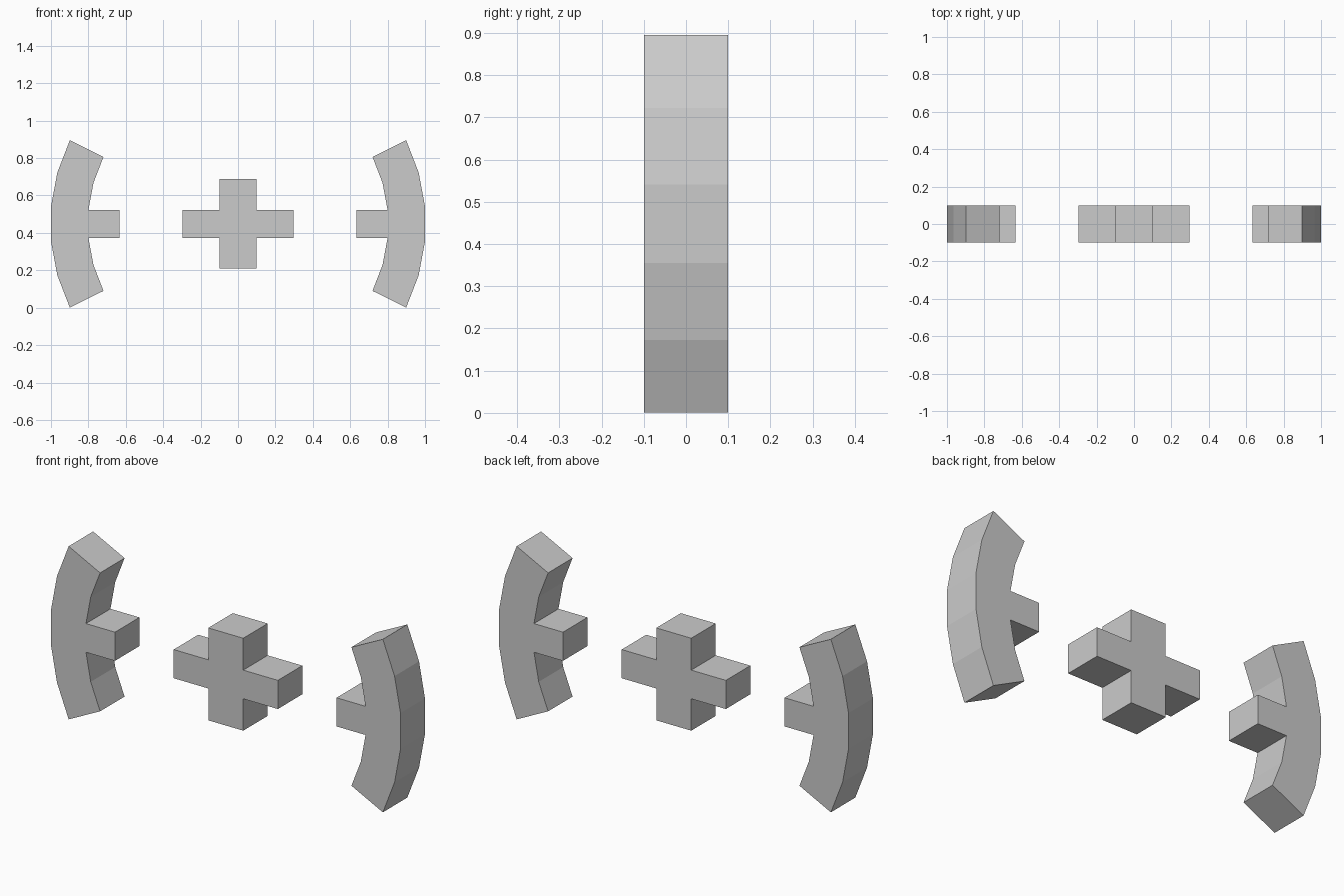
import bpy, bmesh, math

if "Cube" in bpy.data.objects:
    bpy.data.objects.remove(bpy.data.objects["Cube"])

MID = 0.448                      # height of the shared axis
DEPTH = 0.1                      # half thickness along y
R_OUT, R_IN = 1.0043, 0.8034     # radii of the curved side pieces
STEP = 2 * math.pi / 34          # one ring segment


def extrude_profile(name, points):
    """Make a flat-shaded solid from an (x, z) outline centred on the axis."""
    bm = bmesh.new()
    face = bm.faces.new([bm.verts.new((x, -DEPTH, z + MID)) for x, z in points])
    out = bmesh.ops.extrude_face_region(bm, geom=[face])
    moved = [v for v in out["geom"] if isinstance(v, bmesh.types.BMVert)]
    bmesh.ops.translate(bm, verts=moved, vec=(0, 2 * DEPTH, 0))
    bmesh.ops.recalc_face_normals(bm, faces=bm.faces)
    mesh = bpy.data.meshes.new(name)
    bm.to_mesh(mesh)
    bm.free()
    obj = bpy.data.objects.new(name, mesh)
    bpy.context.collection.objects.link(obj)
    return obj


def arc(radius):
    angles = [(i - 2.5) * STEP for i in range(6)]
    return [(radius * math.cos(a), radius * math.sin(a)) for a in angles]


# Curved side piece with an inward stub on its middle segment
inner = arc(R_IN)[::-1]
arm = inner[2][1]                # half height of stub and cross arms
stub = [(0.634, arm), (0.634, -arm)]

for side, sign in (("right", 1), ("left", -1)):
    outline = arc(R_OUT) + inner[:3] + stub + inner[3:]
    extrude_profile(side + "_curved_piece", [(sign * x, z) for x, z in outline])

# Central cross
W, L, H = 0.1, 0.298, 0.239
quarter = [(L, arm), (W, arm), (W, H)]
top = quarter + [(-x, z) for x, z in quarter[::-1]]
extrude_profile("centre_cross", top + [(-x, -z) for x, z in top])
